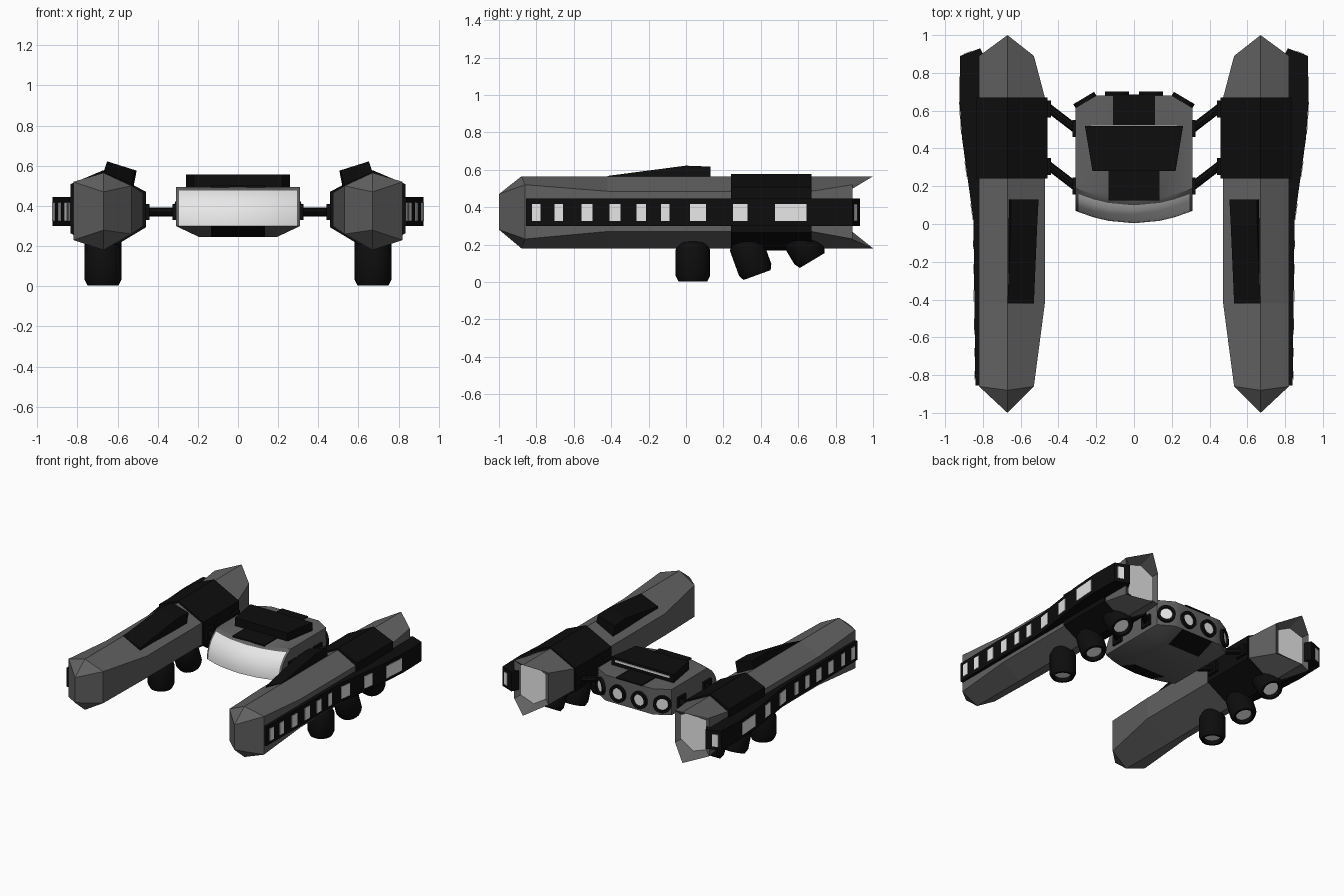
import bpy, bmesh, math
from mathutils import Vector

cube = bpy.data.objects.get("Cube")
if cube:
    bpy.data.objects.remove(cube)


def material(name, v):
    m = bpy.data.materials.new(name)
    m.use_nodes = True
    m.diffuse_color = (v, v, v, 1)
    m.node_tree.nodes["Principled BSDF"].inputs["Base Color"].default_value = (v, v, v, 1)
    return m


MATS = [material("hull grey", 0.12), material("matte black", 0.004), material("glowing white", 0.8)]
GREY, BLACK, WHITE = range(3)


def loft(name, rings, color, smooth=False, start=None, end=None, rule=None):
    """Skin a list of equal rings of points, with capped ends."""
    bm = bmesh.new()
    rows = [[bm.verts.new(p) for p in ring] for ring in rings]
    n = len(rows[0])
    for a, b in zip(rows, rows[1:]):
        for i in range(n):
            j = (i + 1) % n
            bm.faces.new((a[i], a[j], b[j], b[i])).material_index = color
    bm.faces.new(rows[0]).material_index = color if start is None else start
    bm.faces.new(rows[-1]).material_index = color if end is None else end
    if rule:
        for f in bm.faces:
            f.material_index = rule(f.calc_center_median(), f.material_index)
    bmesh.ops.remove_doubles(bm, verts=bm.verts, dist=0.0005)
    bmesh.ops.recalc_face_normals(bm, faces=bm.faces)
    me = bpy.data.meshes.new(name)
    bm.to_mesh(me)
    bm.free()
    for m in MATS:
        me.materials.append(m)
    ob = bpy.data.objects.new(name, me)
    bpy.context.collection.objects.link(ob)
    if smooth:
        bpy.ops.object.select_all(action='DESELECT')
        ob.select_set(True)
        bpy.context.view_layer.objects.active = ob
        bpy.ops.object.shade_smooth_by_angle(angle=math.radians(35))
    return ob


def prism(name, plan, z0, z1, color):
    return loft(name, [[(x, y, z) for x, y in plan] for z in (z0, z1)], color)


def lathe(name, base, axis, profile, color, sides=20, **kw):
    """Turn a (radius, height) profile around an axis."""
    q = Vector(axis).to_track_quat('Z', 'Y')
    rings = []
    for r, h in profile:
        ring = [Vector((r * math.cos(t), r * math.sin(t), h))
                for t in (math.tau * i / sides for i in range(sides))]
        rings.append([Vector(base) + q @ p for p in ring])
    return loft(name, rings, color, smooth=True, **kw)


def section(s, y, inner, outer, top, bot, hi, lo, ridge_y=None, grow=0.0):
    """Six-sided hull section, s is the side."""
    ry = y if ridge_y is None else ridge_y
    g = grow
    return [(s * 0.67, ry, top + g), (s * (outer + g), y, 0.5 * (hi + 0.54) + g / 2 if g else hi + 0.02),
            (s * (outer + g), y, lo - 0.03 - g / 2), (s * 0.67, ry, bot - g),
            (s * (inner - g), y, lo - g / 2), (s * (inner - g), y, hi + g / 2)]


WINDOWS = [(-0.80, 0.045), (-0.68, 0.045), (-0.53, 0.06), (-0.38, 0.06), (-0.24, 0.05),
           (-0.11, 0.045), (0.065, 0.085), (0.29, 0.08), (0.56, 0.17)]
STRIP = [(0.84, -0.855), (0.85, 0.02), (0.91, 0.45), (0.925, 0.67), (0.92, 0.89)]


def strip_x(y):
    for (xa, ya), (xb, yb) in zip(STRIP, STRIP[1:]):
        if y <= yb:
            return xa + (xb - xa) * (y - ya) / (yb - ya)


for s, side in ((1, "left"), (-1, "right")):
    # Long hull with pointed bow, notched stern and recessed engine panel
    mid = dict(inner=0.472, outer=0.82, top=0.565, bot=0.18, hi=0.465, lo=0.3)
    end = dict(inner=0.53, outer=0.82, top=0.565, bot=0.18, hi=0.5, lo=0.26)
    stern = section(s, 0.89, ridge_y=1.0, **end)
    panel = [(s * 0.67 + (x - s * 0.67) * 0.72, 0.87, 0.37 + (z - 0.37) * 0.78) for x, y, z in stern]
    tip = [(s * 0.67, -1.0, min(max(z, 0.28), 0.47)) for x, y, z in stern]
    loft(side + "_hull", [tip, section(s, -0.86, ridge_y=-0.88, **end), section(s, -0.42, **mid),
                          section(s, 0.67, **mid), stern, panel], GREY, end=WHITE)
    # Dark collar around the hull
    loft(side + "_hull_collar", [section(s, y, grow=0.013, **mid) for y in (0.24, 0.67)], BLACK)
    # Outer gallery with windows
    plan = [(0.79, -0.855)] + STRIP + [(0.815, 0.93), (0.79, 0.88)]
    prism(side + "_gallery", [(s * x, y) for x, y in plan], 0.30, 0.445, BLACK)
    for i, (y, w) in enumerate(WINDOWS):
        a, b = y - w / 2, y + w / 2
        xa, xb = strip_x(a), strip_x(b)
        plan = [(xa - 0.004, a), (xa + 0.004, a), (xb + 0.004, b), (xb - 0.004, b)]
        prism(f"{side}_gallery_window_{i + 1}", [(s * x, y) for x, y in plan], 0.325, 0.417, WHITE)
    plan = [(0.90, 0.895), (0.86, 0.911), (0.86, 0.917), (0.90, 0.901)]
    prism(side + "_gallery_stern_window", [(s * x, y) for x, y in plan], 0.325, 0.417, WHITE)
    # Wedge plate on the inner roof slope
    wedge = [(-0.42, 0.67, 0.53, 0.567, 0.507), (0.0, 0.652, 0.512, 0.622, 0.578),
             (0.13, 0.65, 0.505, 0.617, 0.575)]
    loft(side + "_roof_wedge", [[(s * xo, y, zo), (s * xi, y, zi), (s * (0.53 - 0.005), y, 0.47),
                                 (s * 0.67, y, 0.53)] for y, xo, xi, zo, zi in wedge], BLACK)
    # Three thrusters below, tilting further back one by one
    nozzle = [(0.055, 0.025), (0.062, 0), (0.077, 0), (0.092, 0.03), (0.092, 0.17), (0.07, 0.21), (0.03, 0.22)]
    for name, y, z, tilt in (("front", 0.037, 0.003, 0), ("middle", 0.38, 0.037, 20), ("rear", 0.675, 0.115, 31)):
        t = math.radians(tilt)
        lathe(f"{side}_{name}_thruster", (s * 0.672, y, z), (0, -math.sin(t), math.cos(t)),
              nozzle, BLACK, start=WHITE)
    # Struts to the central pod, with end brackets
    for name, y in (("front", 0.2), ("rear", 0.505)):
        a, b = Vector((s * 0.31, y, 0.37)), Vector((s * 0.46, y + 0.115, 0.37))
        lathe(f"{side}_{name}_strut", a, b - a, [(0.023, 0), (0.023, (b - a).length)], BLACK, sides=8)
        for part, x, c in (("pod", 0.313, y), ("hull", 0.452, y + 0.105)):
            box = [(s * (x + dx), c + dy) for dx, dy in
                   ((-0.012, -0.045), (0.012, -0.045), (0.012, 0.045), (-0.012, 0.045))]
            prism(f"{side}_{name}_strut_{part}_bracket", box, 0.33, 0.41, BLACK)

# Central pod: rounded glazed front, chamfered back and tapered belly
half = [0.31, 0.295, 0.215, 0.135]
xs = [-x for x in half] + [0] + half[::-1]
rear = [(0.31, 0.615), (0.2, 0.68), (0.135, 0.68), (-0.135, 0.68), (-0.2, 0.68), (-0.31, 0.615)]


def pod_ring(z, back):
    front = [(x, 0.004 + back + 0.066 * (x / 0.31) ** 2, z) for x in xs]
    return front + [(x, y, z) for x, y in rear]


def clamp(v, lo, hi):
    return min(max(v, lo), hi)


def pod_color(c, current):
    if 0.305 < c.z < 0.478 and abs(c.x) < 0.29 and c.y < 0.3:
        return WHITE
    if 0.25 < c.z < 0.295 and abs(c.x) < 0.13:
        return BLACK
    return current


belly = [(clamp(x, -0.195, 0.195), clamp(y, 0.17, 0.53), 0.246) for x, y, z in pod_ring(0, 0)]
levels = [(0.30, 0), (0.31, 0.0), (0.35, 0.005), (0.39, 0.018), (0.425, 0.038),
          (0.455, 0.064), (0.478, 0.095), (0.495, 0.12)]
loft("central_pod", [belly] + [pod_ring(z, b) for z, b in levels], GREY, smooth=True, rule=pod_color)

# Roof block with light bar, and the flat strips before and behind it
prism("pod_roof_block", [(-0.22, 0.28), (0.22, 0.28), (0.26, 0.52), (-0.26, 0.52)], 0.48, 0.557, BLACK)
for name, w, a, b in (("front", 0.135, 0.125, 0.29), ("rear", 0.11, 0.51, 0.685)):
    prism(f"pod_roof_{name}_strip", [(-w, a), (w, a), (w, b), (-w, b)], 0.492, 0.502, BLACK)
prism("pod_light_bar", [(-0.23, 0.518), (0.23, 0.518), (0.23, 0.525), (-0.23, 0.525)], 0.525, 0.54, WHITE)

# Stern engines of the pod: two straight, two angled
ring = [(0.064, -0.02), (0.064, 0.022), (0.046, 0.022), (0.042, 0.012)]
for s, side in ((1, "left"), (-1, "right")):
    lathe(f"pod_{side}_inner_engine", (s * 0.09, 0.68, 0.385), (0, 1, 0), ring, BLACK, end=WHITE)
    lathe(f"pod_{side}_outer_engine", (s * 0.255, 0.648, 0.385), (s * 0.51, 0.86, 0), ring, BLACK, end=WHITE)
